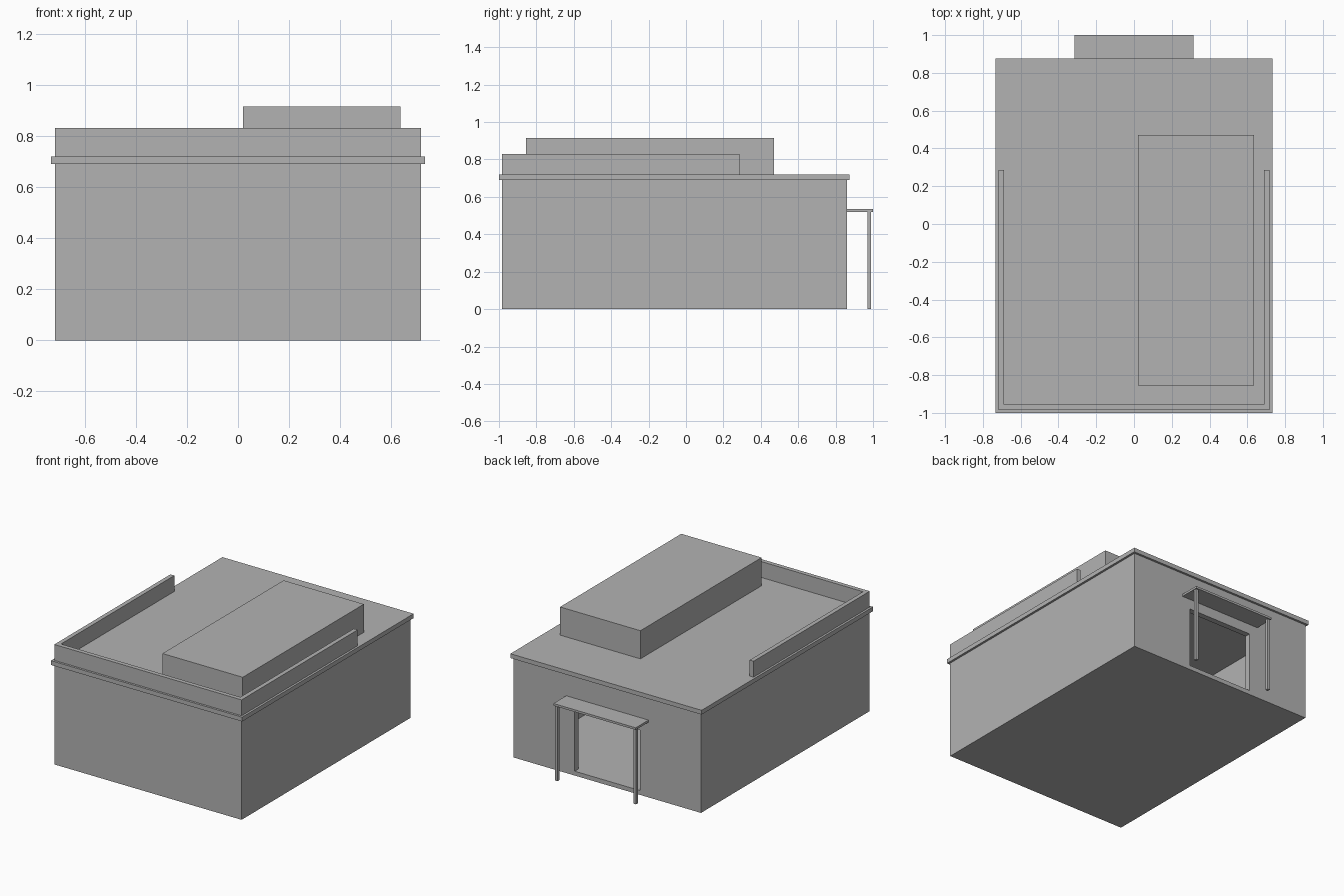
import bpy
import bmesh
from mathutils import Vector

cube = bpy.data.objects.get("Cube")
if cube:
    bpy.data.objects.remove(cube, do_unlink=True)

# One plain grey for the whole building
grey = bpy.data.materials.new("plain_grey")
grey.use_nodes = True
grey.diffuse_color = (0.45, 0.45, 0.45, 1)
grey.node_tree.nodes["Principled BSDF"].inputs["Base Color"].default_value = grey.diffuse_color


def prism(name, outline, push):
    """Extrude a flat closed outline of 3D points along a vector."""
    bm = bmesh.new()
    base = bm.faces.new([bm.verts.new(p) for p in outline])
    new = bmesh.ops.extrude_face_region(bm, geom=[base], use_keep_orig=True)
    moved = [v for v in new["geom"] if isinstance(v, bmesh.types.BMVert)]
    bmesh.ops.translate(bm, verts=moved, vec=Vector(push))
    bmesh.ops.recalc_face_normals(bm, faces=bm.faces)
    mesh = bpy.data.meshes.new(name)
    bm.to_mesh(mesh)
    bm.free()
    mesh.materials.append(grey)
    obj = bpy.data.objects.new(name, mesh)
    bpy.context.collection.objects.link(obj)
    return obj


def box(name, x0, x1, y0, y1, z0, z1):
    outline = [(x0, y0, z0), (x1, y0, z0), (x1, y1, z0), (x0, y1, z0)]
    return prism(name, outline, (0, 0, z1 - z0))


def u_wall(name, back_end, thick, z0, z1):
    """Wall along the front and both sides, open to the back."""
    inner, front = W - thick, FRONT + thick
    plan = [(-W, back_end), (-W, FRONT), (W, FRONT), (W, back_end),
            (inner, back_end), (inner, front), (-inner, front), (-inner, back_end)]
    return prism(name, [(x, y, z0) for x, y in plan], (0, 0, z1 - z0))


W, FRONT, BACK = 0.717, -0.985, 0.86
THICK, FLOOR, EAVES, ROOF = 0.04, 0.03, 0.69, 0.72
DOOR_W, DOOR_TOP = 0.25, 0.45

# Hollow body
box("floor", -W, W, FRONT, BACK, 0, FLOOR)
u_wall("front_and_side_walls", BACK - THICK, THICK, FLOOR, EAVES)

# Back wall with an open doorway
arch = [(-W, FLOOR), (-DOOR_W, FLOOR), (-DOOR_W, DOOR_TOP), (DOOR_W, DOOR_TOP),
        (DOOR_W, FLOOR), (W, FLOOR), (W, EAVES), (-W, EAVES)]
prism("back_wall", [(x, BACK, z) for x, z in arch], (0, -THICK, 0))

# Roof, parapet and rooftop block
box("roof_slab", -0.732, 0.732, -1, 0.875, EAVES, ROOF)
u_wall("parapet", 0.285, 0.03, ROOF, 0.83)
box("rooftop_block", 0.02, 0.635, -0.855, 0.47, ROOF, 0.915)

# Porch over the doorway
box("porch_canopy", -0.315, 0.315, BACK, 1, 0.52, 0.535)
for side, x in (("left", 0.3), ("right", -0.3)):
    box(side + "_porch_post", x - 0.01, x + 0.01, 0.97, 0.99, 0, 0.52)
